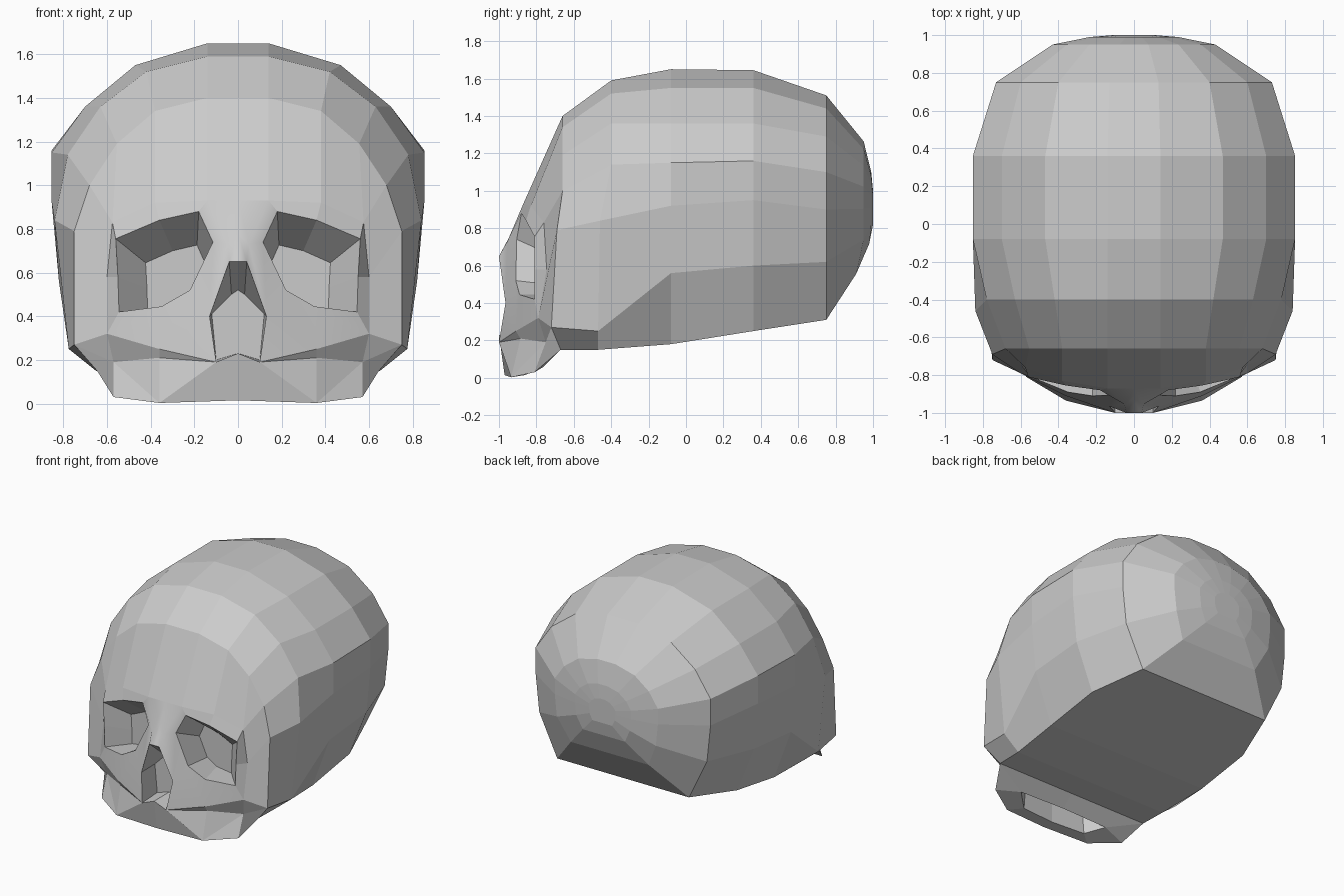
import bpy, bmesh

if "Cube" in bpy.data.objects:
    bpy.data.objects.remove(bpy.data.objects["Cube"])

bm = bmesh.new()


def loop(points):
    return [bm.verts.new(p) for p in points]


def face(*verts, smooth=False):
    bm.faces.new(verts).smooth = smooth


def bridge(a, b, closed=False, smooth=()):
    n = len(a)
    for i in range(n if closed else n - 1):
        j = (i + 1) % n
        face(a[i], a[j], b[j], b[i], smooth=i in smooth)


def section(y, pts, shift=()):
    """Half cross-section from crown to base, closed onto the centre line."""
    pts = [(0, pts[0][1])] + pts + [(0, pts[-1][1])]
    offs = [0] * (len(pts) - len(shift)) + list(shift)
    return loop([(x, y + o, z) for (x, z), o in zip(pts, offs)])


# Cranium: cross-sections from the brow to the back
brow = section(-0.66, [(.14, 1.40), (.38, 1.34), (.555, 1.19), (.68, 1.0),
                       (.75, .79), (.75, .27), (.645, .15)], (-.03, -.06, -.01, -.01))
rings = [brow,
         section(-0.40, [(.14, 1.59), (.42, 1.52), (.63, 1.36), (.78, 1.14),
                         (.84, .84), (.775, .25), (.65, .15)], (-.06, -.07, -.07, -.07)),
         section(-0.08, [(.14, 1.65), (.47, 1.55), (.70, 1.36), (.853, 1.15),
                         (.853, .92), (.82, .56), (.68, .18)]),
         section(0.36, [(.14, 1.645), (.47, 1.55), (.70, 1.36), (.853, 1.16),
                        (.853, .95), (.82, .60), (.68, .25)])]
back = [(.13, 1.51), (.40, 1.44), (.60, 1.29), (.73, 1.10), (.73, .90), (.70, .62), (.55, .31)]
for y, s, low in [(.75, 1, 0), (.95, .59, -.04), (.99, .32, -.01), (1.0, .15, 0)]:
    rings.append(section(y, [(x * s, .91 + (z - .91) * s) for x, z in back], (low, low)))
for a, b in zip(rings, rings[1:]):
    bridge(a, b)
face(*rings[-1])

# Eye socket: rim, surrounding bone and sunken back
rim_pts = [(.18, -.88, .88), (.36, -.855, .84), (.56, -.81, .755), (.55, -.81, .58),
           (.545, -.81, .42), (.35, -.89, .445), (.22, -.91, .52), (.115, -.905, .74)]
rim = loop(rim_pts)
orbit = loop([(.14, -.87, .93), (.38, -.83, .92), (.575, -.76, .83), (.60, -.745, .58),
              (.60, -.79, .32), (.36, -.91, .25), (.13, -.965, .40), (.05, -.955, .73)])
deep = loop([(.20 + (x - .20) * .62, -.67, .44 + (z - .44) * .65) for x, y, z in rim_pts])
bridge(orbit, rim, True, smooth=(4, 5, 6, 7))
bridge(rim, deep, True)
face(*deep)

# Forehead and temples
glabella, bridge_mid, tip = loop([(0, -.87, .93), (0, -.93, .78), (0, -1.0, .65)])
bridge(brow[:4], [glabella] + orbit[:3])
face(brow[3], brow[4], orbit[2])
bridge(brow[4:7], orbit[2:5])

# Nose: bridge, side walls and opening
tip_side, base_side, spine = loop([(.04, -1.0, .65), (.10, -1.0, .19), (0, -1.0, .23)])
face(glabella, orbit[0], orbit[7], bridge_mid, smooth=True)
face(bridge_mid, orbit[7], tip_side, tip, smooth=True)
face(orbit[7], orbit[6], tip_side, smooth=True)
face(orbit[6], orbit[5], base_side, smooth=True)
cavity = loop([(0, -.82, .52), (.03, -.82, .50), (.12, -.82, .41), (.10, -.82, .20), (0, -.82, .23)])
bridge([tip, tip_side, orbit[6], base_side, spine], cavity)
face(*cavity)

# Upper jaw: front plate set back under the cheek edge, hollow, underside
front, corner, end, hollow, under = loop([(0, -.97, .015), (.36, -.935, .003), (.57, -.81, .03),
                                          (.57, -.75, .19), (.36, -.885, .21)])
face(spine, base_side, corner, front)
face(base_side, under, corner)
face(base_side, orbit[5], under)
face(orbit[5], orbit[4], hollow, under)
face(under, hollow, corner)
face(corner, hollow, end)
face(orbit[4], brow[6], hollow)
face(hollow, brow[6], brow[7], end)
palate_pts = [(0, -.88, .015), (.27, -.86, .015), (.38, -.76, .06), (0, -.76, .07)]
palate = loop(palate_pts)
roof = loop([(x * .95, y, .18) for x, y, z in palate_pts])
bridge([front, corner, end], palate[:3])
face(end, brow[7], palate[2])
face(palate[2], brow[7], brow[8], palate[3])
bridge(palate, roof)
face(*roof)

bmesh.ops.recalc_face_normals(bm, faces=bm.faces)
mesh = bpy.data.meshes.new("skull")
bm.to_mesh(mesh)
bm.free()
skull = bpy.data.objects.new("skull", mesh)
bpy.context.collection.objects.link(skull)

# Mirror the half across the centre line
mirror = skull.modifiers.new("mirror", 'MIRROR')
mirror.use_clip = True
mirror.merge_threshold = 0.0005
